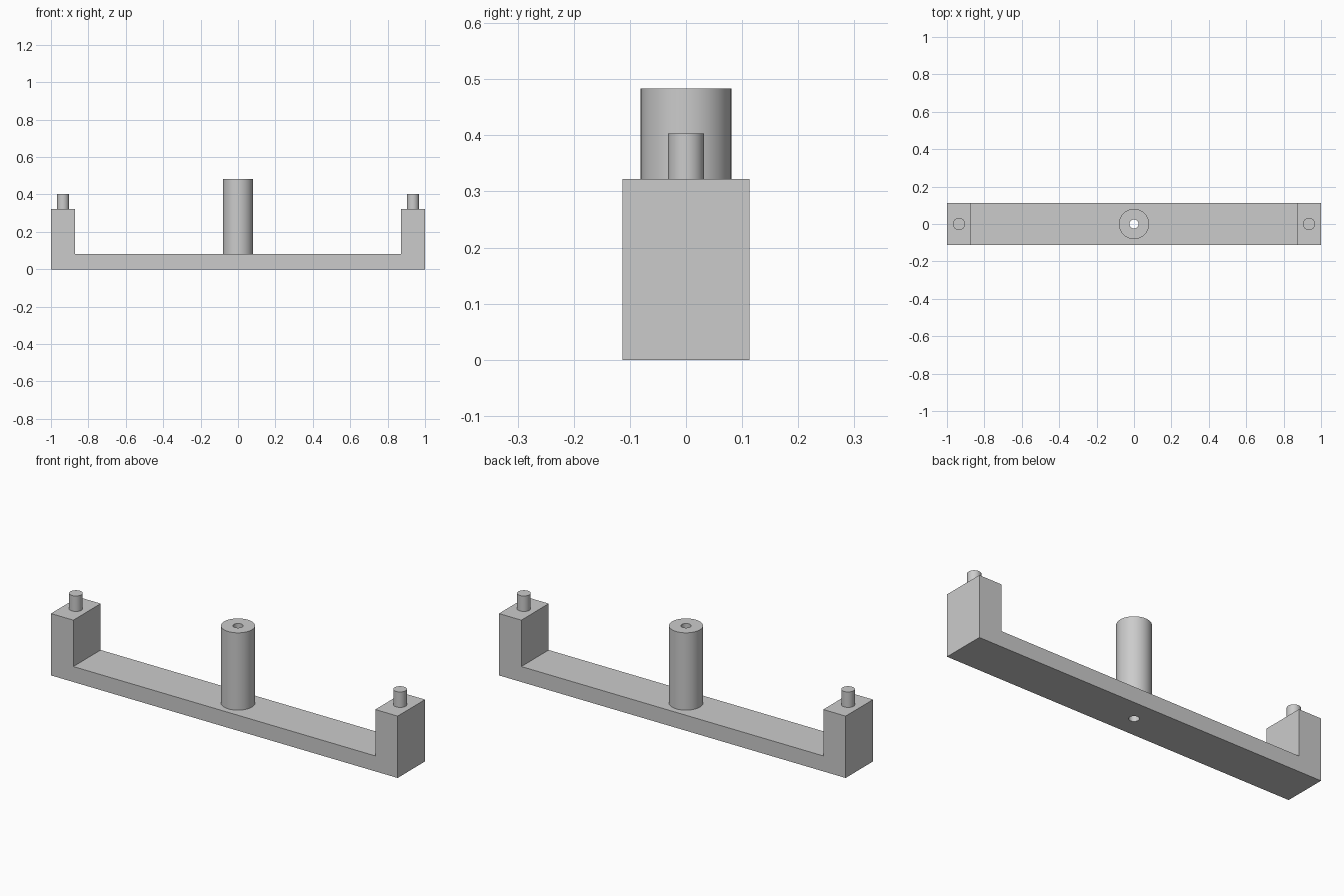
import bpy
import bmesh
from math import radians
from mathutils import Matrix, Vector

cube = bpy.data.objects.get("Cube")
if cube:
    bpy.data.objects.remove(cube, do_unlink=True)

# Main dimensions
U = 2 / 24.8
WIDTH, BASE_H, POST_W, POST_H = 2.8 * U, U, 1.6 * U, 4 * U
PEG_R, PEG_TOP = 0.4 * U, 5 * U
TUBE_R, HOLE_R, TUBE_TOP = U, 0.3 * U, 6 * U
SIDES = 64

grey = bpy.data.materials.new("light grey")
grey.use_nodes = True
colour = (0.6, 0.6, 0.6, 1)
grey.diffuse_color = colour
grey.node_tree.nodes["Principled BSDF"].inputs["Base Color"].default_value = colour


def finish(name, bm):
    bmesh.ops.recalc_face_normals(bm, faces=bm.faces)
    mesh = bpy.data.meshes.new(name)
    bm.to_mesh(mesh)
    bm.free()
    mesh.materials.append(grey)
    obj = bpy.data.objects.new(name, mesh)
    bpy.context.collection.objects.link(obj)
    return obj


def smooth(obj):
    bpy.ops.object.select_all(action="DESELECT")
    obj.select_set(True)
    bpy.context.view_layer.objects.active = obj
    bpy.ops.object.shade_smooth_by_angle(angle=radians(30))


def cylinder(name, x, radius, bottom, top):
    bm = bmesh.new()
    bmesh.ops.create_cone(bm, cap_ends=True, segments=SIDES, radius1=radius,
                          radius2=radius, depth=top - bottom,
                          matrix=Matrix.Translation((x, 0, (top + bottom) / 2)))
    return finish(name, bm)


# Bracket: U-shaped profile extruded through its width
half = [(1, 0), (1, POST_H), (1 - POST_W, POST_H), (1 - POST_W, BASE_H)]
outline = half + [(-x, z) for x, z in reversed(half)]
bm = bmesh.new()
face = bm.faces.new([bm.verts.new((x, -WIDTH / 2, z)) for x, z in outline])
extruded = bmesh.ops.extrude_face_region(bm, geom=[face])["geom"]
bmesh.ops.translate(bm, vec=Vector((0, WIDTH, 0)),
                    verts=[v for v in extruded if isinstance(v, bmesh.types.BMVert)])
bracket = finish("bracket", bm)

# Bore through the base
cutter = cylinder("bore_cutter", 0, HOLE_R, -U, 2 * U)
cutter.hide_render = True
cut = bracket.modifiers.new("bore", "BOOLEAN")
cut.operation = "DIFFERENCE"
cut.solver = "EXACT"
cut.object = cutter
bpy.context.view_layer.objects.active = bracket
bpy.ops.object.modifier_apply(modifier=cut.name)
bpy.data.objects.remove(cutter, do_unlink=True)
smooth(bracket)

# Hollow centre tube: lathed wall section
bm = bmesh.new()
section = [(HOLE_R, BASE_H), (HOLE_R, TUBE_TOP), (TUBE_R, TUBE_TOP), (TUBE_R, BASE_H)]
verts = [bm.verts.new((r, 0, z)) for r, z in section]
edges = [bm.edges.new(pair) for pair in zip(verts, verts[1:] + verts[:1])]
bmesh.ops.spin(bm, geom=verts + edges, cent=(0, 0, 0), axis=(0, 0, 1),
               angle=radians(360), steps=SIDES, use_merge=True)
bmesh.ops.remove_doubles(bm, verts=bm.verts, dist=0.0001)
smooth(finish("centre_tube", bm))

# Locating pegs on the end posts
for side, sign in (("left", 1), ("right", -1)):
    smooth(cylinder(side + "_peg", sign * (1 - POST_W / 2), PEG_R, POST_H, PEG_TOP))
